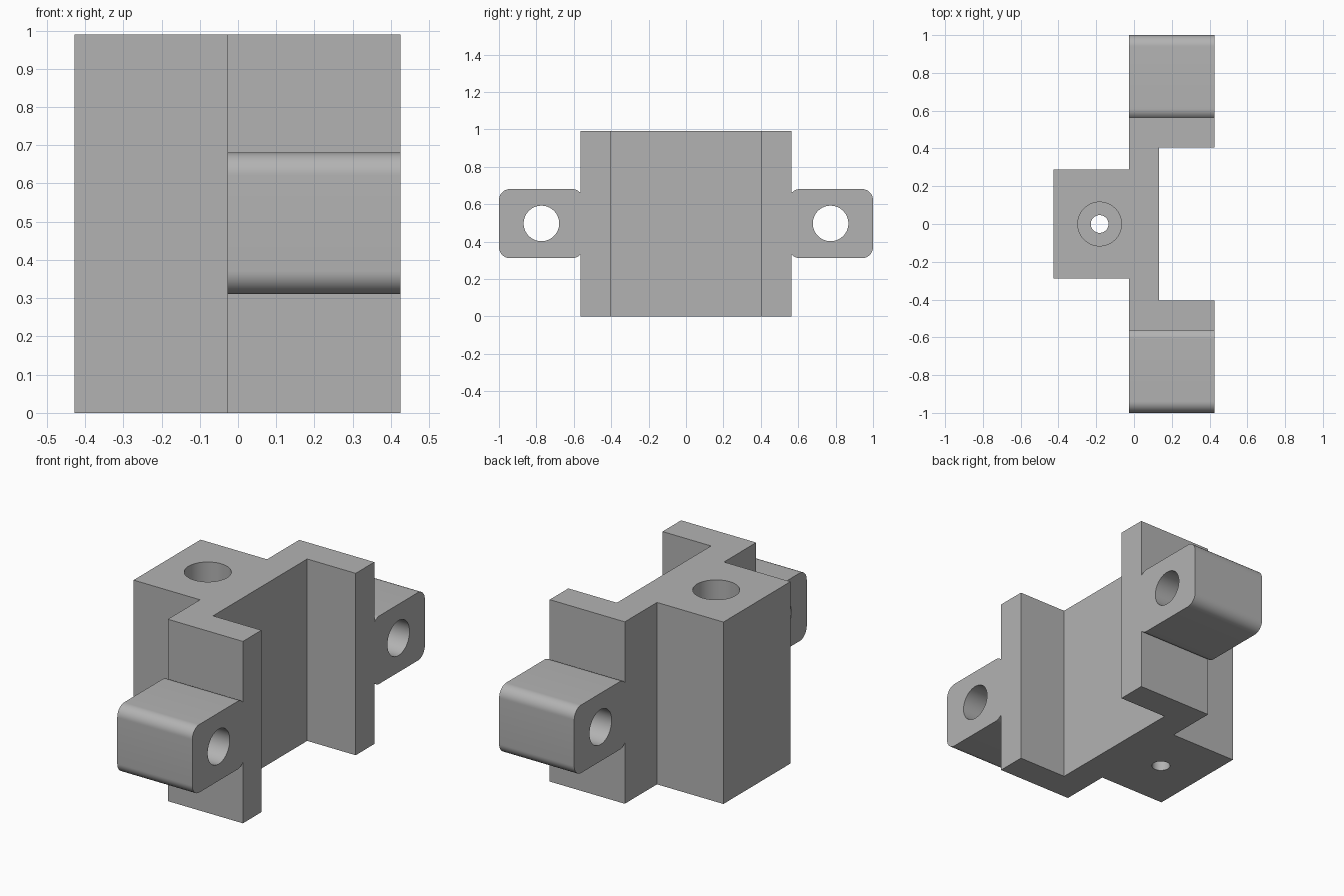
import bpy, bmesh, math
from mathutils import Matrix, Vector

if "Cube" in bpy.data.objects:
    bpy.data.objects.remove(bpy.data.objects["Cube"])

grey = bpy.data.materials.new("plain grey")
grey.diffuse_color = (0.45, 0.45, 0.45, 1)
grey.use_nodes = True
grey.node_tree.nodes["Principled BSDF"].inputs["Base Color"].default_value = grey.diffuse_color


def prism(name, points, axis, length):
    """Extrude a closed 3D outline along an axis into a solid."""
    bm = bmesh.new()
    face = bm.faces.new([bm.verts.new(p) for p in points])
    ext = bmesh.ops.extrude_face_region(bm, geom=[face])
    moved = [v for v in ext["geom"] if isinstance(v, bmesh.types.BMVert)]
    bmesh.ops.translate(bm, verts=moved, vec=Vector(axis) * length)
    bmesh.ops.recalc_face_normals(bm, faces=bm.faces)
    mesh = bpy.data.meshes.new(name)
    bm.to_mesh(mesh)
    bm.free()
    mesh.materials.append(grey)
    ob = bpy.data.objects.new(name, mesh)
    bpy.context.collection.objects.link(ob)
    return ob


def circle(r, n=64):
    return [(r * math.cos(2 * math.pi * i / n), r * math.sin(2 * math.pi * i / n)) for i in range(n)]


def drill(ob, cutter):
    """Cut a hole, apply it and drop the cutter."""
    mod = ob.modifiers.new("hole", "BOOLEAN")
    mod.operation, mod.solver, mod.object = "DIFFERENCE", "EXACT", cutter
    cutter.hide_render = True
    bpy.context.view_layer.objects.active = ob
    bpy.ops.object.modifier_apply(modifier=mod.name)
    bpy.data.objects.remove(cutter)


def smooth(ob):
    bpy.ops.object.select_all(action="DESELECT")
    ob.select_set(True)
    bpy.context.view_layer.objects.active = ob
    bpy.ops.object.shade_smooth_by_angle(angle=math.radians(30))


# Bracket body: channel with a screw block behind its web
X0, X1, H = -0.027, 0.425, 0.99
half = [(-0.427, 0.288), (X0, 0.288), (X0, 0.565), (X1, 0.565), (X1, 0.405), (0.133, 0.405)]
outline = half + [(x, -y) for x, y in reversed(half)]
body = prism("bracket_body", [(x, y, 0) for x, y in outline], (0, 0, 1), H)

# Counterbored vertical screw hole
for r, z in ((0.047, -0.1), (0.116, 0.4)):
    drill(body, prism("screw_cutter", [(x - 0.182, y, z) for x, y in circle(r)], (0, 0, 1), 1.5))
smooth(body)

# Rounded mounting ears with cross holes
R, Z0, Z1 = 0.06, 0.311, 0.681
clip = math.degrees(math.acos(-0.75))
arcs = [(0.94, Z0 + R, -90, 0), (0.94, Z1 - R, 0, 90),
        (0.61, Z1 - R, 90, clip), (0.61, Z0 + R, 360 - clip, 270)]
profile = []
for cy, cz, a, b in arcs:
    for i in range(13):
        t = math.radians(a + (b - a) * i / 12)
        profile.append((cy + R * math.cos(t), cz + R * math.sin(t)))
for name, s in (("front_ear", -1), ("back_ear", 1)):
    ear = prism(name, [(X0, s * y, z) for y, z in profile], (1, 0, 0), X1 - X0)
    drill(ear, prism("ear_cutter", [(-0.5, s * 0.773 + y, 0.497 + z) for y, z in circle(0.095)], (1, 0, 0), 1.5))
    smooth(ear)
